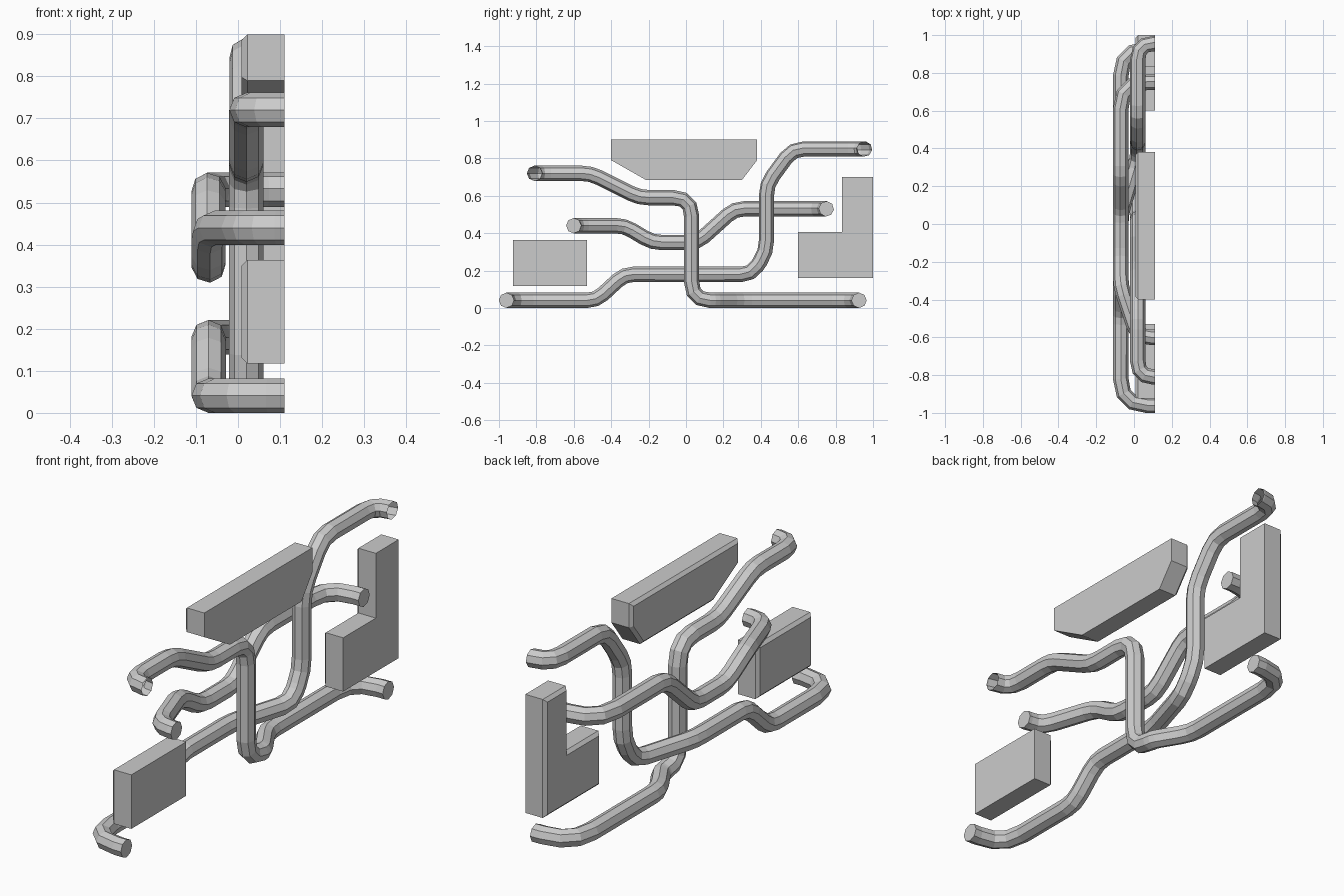
import bpy, bmesh, math
from mathutils import Vector

if "Cube" in bpy.data.objects:
    bpy.data.objects.remove(bpy.data.objects["Cube"])

R, SIDES = 0.041, 8


def finish(bm, name):
    me = bpy.data.meshes.new(name)
    bm.to_mesh(me)
    bm.free()
    ob = bpy.data.objects.new(name, me)
    bpy.context.collection.objects.link(ob)
    return ob


def fillet(points):
    """Round each corner (x, y, z, trim) with a short arc."""
    P = [Vector(p[:3]) for p in points]
    out = [P[0]]
    for i in range(1, len(P) - 1):
        t = points[i][3] if len(points[i]) > 3 else 0.05
        da, db = P[i - 1] - P[i], P[i + 1] - P[i]
        a = P[i] + da.normalized() * min(t, da.length * 0.97)
        b = P[i] + db.normalized() * min(t, db.length * 0.97)
        n = 3 if t > 0.06 else 2
        for k in range(n + 1):
            u = k / n
            out.append(a * (1 - u) ** 2 + P[i] * 2 * u * (1 - u) + b * u * u)
    out.append(P[-1])
    return out


def pipe(name, points, cap_start, cap_end):
    """Sweep an octagon along the rounded path."""
    path = fillet(points)
    bm = bmesh.new()
    rings = []
    up = Vector((0, 0, 1))
    last = None
    for i, p in enumerate(path):
        d_in = (p - path[max(i - 1, 0)]).normalized()
        d_out = (path[min(i + 1, len(path) - 1)] - p).normalized()
        tan = (d_in + d_out).normalized()
        if last is not None:
            up = last.rotation_difference(tan) @ up
        up = (up - tan * up.dot(tan)).normalized()
        side = tan.cross(up)
        last = tan
        rings.append([bm.verts.new(p + R * (up * math.cos(a) + side * math.sin(a)))
                      for a in (2 * math.pi * k / SIDES for k in range(SIDES))])
    for r0, r1 in zip(rings, rings[1:]):
        for k in range(SIDES):
            j = (k + 1) % SIDES
            bm.faces.new((r0[k], r0[j], r1[j], r1[k]))
    if cap_start:
        bm.faces.new(rings[0])
    if cap_end:
        bm.faces.new(rings[-1])
    bmesh.ops.recalc_face_normals(bm, faces=bm.faces)
    return finish(bm, name)


def block(name, outline, x_back=0.008, x_front=0.11, chamfer=0.014):
    """Extruded side profile with chamfered edges on the back face."""
    bm = bmesh.new()
    face = bm.faces.new([bm.verts.new((x_front, y, z)) for y, z in outline])
    res = bmesh.ops.extrude_face_region(bm, geom=[face], use_keep_orig=True)
    back = [v for v in res["geom"] if isinstance(v, bmesh.types.BMVert)]
    for v in back:
        v.co.x = x_back
    bmesh.ops.recalc_face_normals(bm, faces=bm.faces)
    edges = [e for e in bm.edges if all(v in back for v in e.verts)]
    bmesh.ops.bevel(bm, geom=edges, offset=chamfer, segments=1, affect='EDGES')
    return finish(bm, name)


# Pipes: IN is the rear layer, OUT the front layer
IN, OUT, WALL = -0.07, 0.02, 0.11

pipe("rising_pipe", [
    (WALL, -0.96, 0.041), (IN, -0.96, 0.041, 0.14), (IN, -0.48, 0.041),
    (IN, -0.33, 0.18), (IN, 0.05, 0.18), (OUT, 0.35, 0.18, 0.055),
    (OUT, 0.43, 0.30, 0.06), (OUT, 0.43, 0.66, 0.06), (OUT, 0.57, 0.85, 0.06),
    (OUT, 0.955, 0.85, 0.085), (WALL, 0.955, 0.85)], True, False)

pipe("falling_pipe", [
    (WALL, -0.81, 0.72), (OUT, -0.81, 0.72, 0.085), (OUT, -0.51, 0.72),
    (OUT, -0.25, 0.59), (OUT, 0.03, 0.59, 0.10), (OUT, 0.03, 0.041, 0.10),
    (OUT, 0.15, 0.041, 0.02), (IN, 0.30, 0.041), (IN, 0.925, 0.041, 0.14),
    (WALL, 0.925, 0.041)], False, True)

pipe("middle_pipe", [
    (WALL, -0.6, 0.44), (0.02, -0.6, 0.44, 0.07), (IN, -0.33, 0.44),
    (IN, -0.18, 0.35), (IN, 0.06, 0.35), (IN, 0.26, 0.53),
    (IN, 0.75, 0.53, 0.14), (WALL, 0.75, 0.53)], True, True)

# Wall-side blocks
block("lower_block", [(-0.925, 0.117), (-0.53, 0.117), (-0.53, 0.363), (-0.925, 0.363)])
block("upper_block", [(-0.215, 0.685), (0.30, 0.685), (0.38, 0.79),
                      (0.38, 0.9), (-0.4, 0.9), (-0.4, 0.79)])
block("step_block", [(0.60, 0.16), (1.0, 0.16), (1.0, 0.70),
                     (0.835, 0.70), (0.835, 0.405), (0.60, 0.405)])
